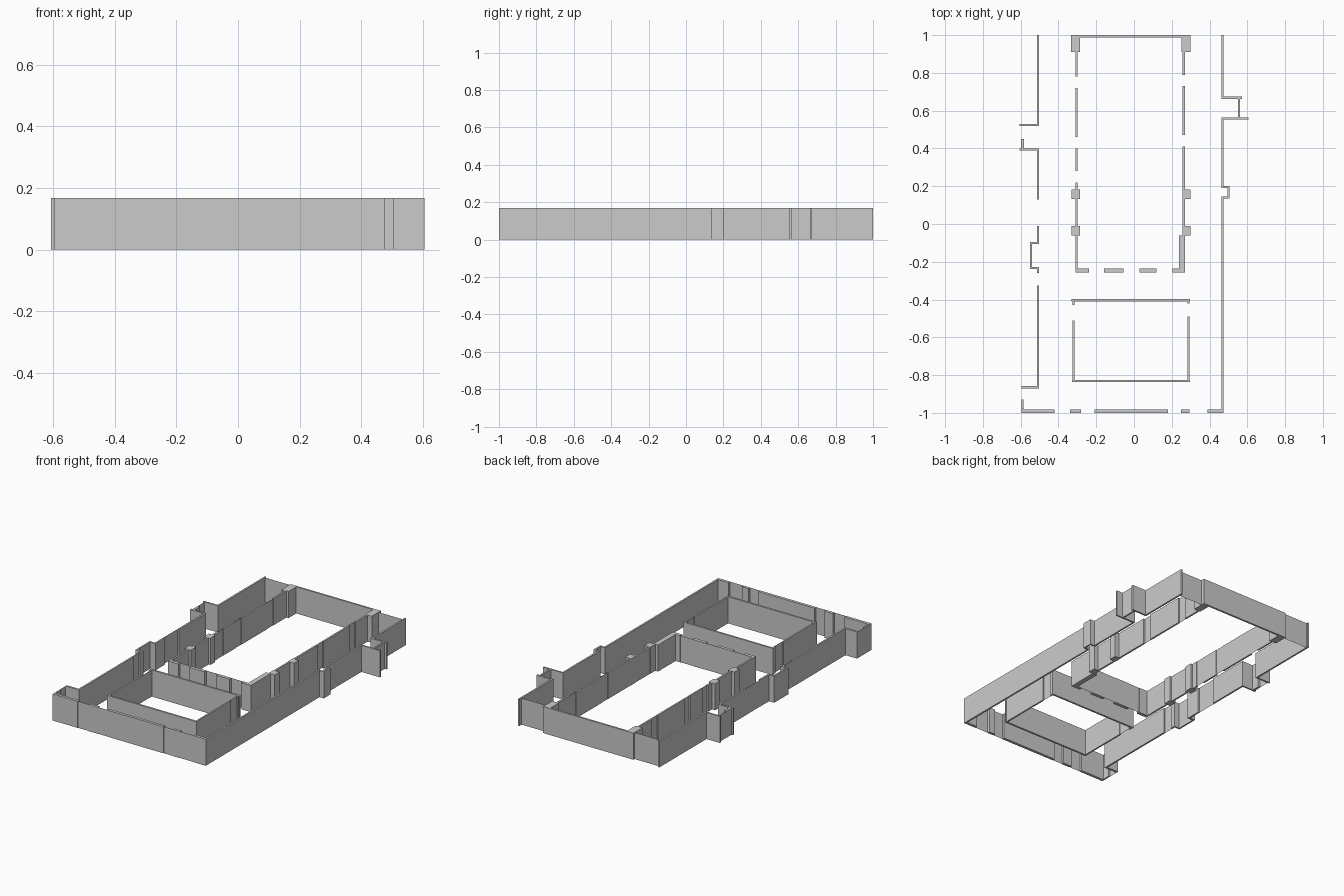
import bpy, bmesh

H = 0.168  # common wall height


def make_object(name, bm):
    mesh = bpy.data.meshes.new(name)
    bm.to_mesh(mesh)
    bm.free()
    obj = bpy.data.objects.new(name, mesh)
    bpy.context.collection.objects.link(obj)


def blocks(name, boxes):
    """Solid wall pieces given as plan rectangles (x0, x1, y0, y1)."""
    bm = bmesh.new()
    for x0, x1, y0, y1 in boxes:
        v = bmesh.ops.create_cube(bm, size=1)["verts"]
        bmesh.ops.scale(bm, verts=v, vec=(x1 - x0, y1 - y0, H))
        bmesh.ops.translate(bm, verts=v, vec=((x0 + x1) / 2, (y0 + y1) / 2, H / 2))
    make_object(name, bm)


def panels(name, lines):
    """One-sided opening panels a -> b; the visible side is on the right of travel."""
    bm = bmesh.new()
    for ax, ay, bx, by in lines:
        bm.faces.new([bm.verts.new(p) for p in
                      ((ax, ay, 0), (bx, by, 0), (bx, by, H), (ax, ay, H))])
    make_object(name, bm)


def along_y(x0, x1, spans):
    return [(x0, x1, a, b) for a, b in spans]


def along_x(y0, y1, spans):
    return [(a, b, y0, y1) for a, b in spans]


# Left outer wall and its three bays
blocks("left_outer_wall", along_y(-0.514, -0.503, [
    (-0.857, -0.325), (-0.26, -0.237), (-0.095, -0.01), (0.13, 0.39), (0.53, 1.0)]))
blocks("left_rear_bay", [
    (-0.607, -0.503, 0.52, 0.53), (-0.607, -0.503, 0.39, 0.40),
    (-0.598, -0.582, 0.40, 0.45)])
blocks("left_middle_bay", [
    (-0.55, -0.503, -0.105, -0.095), (-0.55, -0.503, -0.237, -0.227),
    (-0.55, -0.54, -0.227, -0.105)])
blocks("left_front_bay", [
    (-0.595, -0.503, -0.87, -0.857), (-0.595, -0.585, -0.98, -0.93)])
panels("left_window_panels", [
    (-0.513, 0.13, -0.513, -0.01), (-0.513, -0.26, -0.513, -0.325),
    (-0.597, 0.52, -0.597, 0.45), (-0.595, -0.87, -0.595, -0.93)])

# Front wall with four openings
front_spans = [(-0.595, -0.42), (-0.34, -0.28), (-0.21, 0.18), (0.25, 0.295), (0.39, 0.475)]
blocks("front_wall", along_x(-1.0, -0.982, front_spans))
panels("front_window_panels", [
    (a[1], -0.998, b[0], -0.998) for a, b in zip(front_spans, front_spans[1:])])

# Right outer wall and its bays
blocks("right_outer_wall", along_y(0.464, 0.475, [
    (-0.982, 0.135), (0.2, 0.553), (0.674, 1.0)]))
blocks("right_small_bay", [
    (0.464, 0.505, 0.135, 0.145), (0.464, 0.505, 0.19, 0.2), (0.495, 0.505, 0.145, 0.19)])
blocks("right_rear_bay", [
    (0.464, 0.605, 0.553, 0.563), (0.464, 0.573, 0.662, 0.674), (0.55, 0.56, 0.563, 0.662)])

# Back wall, corner piers and thin flanking panels
blocks("back_wall", along_x(0.988, 1.0, [(-0.285, 0.252)]))
blocks("back_piers", along_x(0.91, 1.0, [(-0.333, -0.285), (0.252, 0.298)]))
panels("back_panels", [(-0.333, 0.988, -0.503, 0.988), (0.464, 0.977, 0.298, 0.977)])

# Central court walls, facing inward at the openings
blocks("court_left_wall", along_y(-0.31, -0.299, [
    (-0.235, -0.06), (-0.012, 0.133), (0.182, 0.22), (0.28, 0.4), (0.46, 0.72), (0.78, 0.91)]))
blocks("court_right_wall", along_y(0.258, 0.269, [
    (-0.012, 0.133), (0.182, 0.41), (0.47, 0.73), (0.79, 0.91)])
    + [(0.237, 0.269, -0.235, -0.06)])
for name, y in (("court_front_pilasters", -0.06), ("court_rear_pilasters", 0.133)):
    blocks(name, along_x(y, y + 0.049, [(-0.331, -0.287), (0.256, 0.298)]))
court_spans = [(-0.31, -0.238), (-0.16, -0.055), (0.028, 0.12), (0.205, 0.269)]
blocks("court_front_blocks", along_x(-0.256, -0.235, court_spans))
panels("court_front_panels", [
    (a[1], -0.237, b[0], -0.237) for a, b in zip(court_spans, court_spans[1:])])
panels("court_side_panels",
       [(-0.301, y, -0.301, y + 0.06) for y in (0.22, 0.4, 0.72)]
       + [(0.26, y + 0.06, 0.26, y) for y in (0.41, 0.73)])

# Small front room
blocks("room_end_walls", along_x(-0.409, -0.397, [(-0.33, 0.296)])
       + along_x(-0.837, -0.825, [(-0.328, 0.296)]))
blocks("room_left_wall", along_y(-0.326, -0.316, [(-0.825, -0.51), (-0.43, -0.409)]))
blocks("room_right_wall", along_y(0.284, 0.294, [(-0.825, -0.49), (-0.42, -0.409)]))
panels("room_side_panels", [
    (-0.318, -0.51, -0.318, -0.43), (0.286, -0.42, 0.286, -0.49)])
